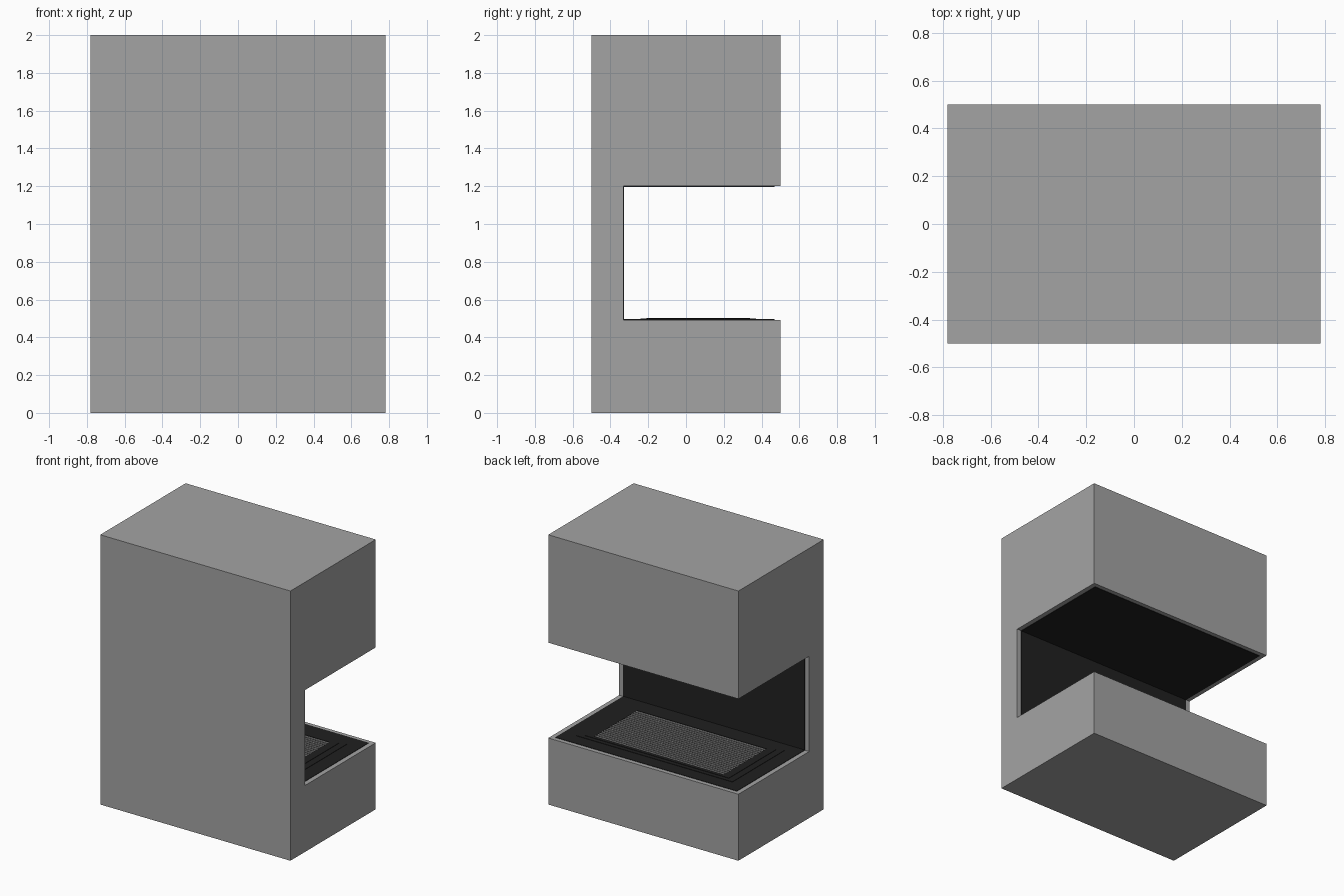
import bpy, bmesh

if "Cube" in bpy.data.objects:
    bpy.data.objects.remove(bpy.data.objects["Cube"])

W, FLOOR, CEIL, WALL = 0.78, 0.493, 1.2, -0.33


def material(name, v):
    m = bpy.data.materials.new(name)
    m.diffuse_color = (v, v, v, 1)
    m.use_nodes = True
    m.node_tree.nodes["Principled BSDF"].inputs["Base Color"].default_value = m.diffuse_color
    return m


plaster = material("grey_plaster", 0.37)
black = material("black_lining", 0.0145)
steel = material("steel_grey", 0.30)


def finish(name, bm, mat):
    bmesh.ops.recalc_face_normals(bm, faces=bm.faces[:])
    me = bpy.data.meshes.new(name)
    bm.to_mesh(me)
    bm.free()
    me.materials.append(mat)
    ob = bpy.data.objects.new(name, me)
    bpy.context.collection.objects.link(ob)
    return ob


def add_box(bm, lo, hi):
    vs = bmesh.ops.create_cube(bm, size=1)["verts"]
    for v in vs:
        for i in range(3):
            v.co[i] = lo[i] if v.co[i] < 0 else hi[i]


def boxes(name, mat, items):
    bm = bmesh.new()
    for lo, hi in items:
        add_box(bm, lo, hi)
    return finish(name, bm, mat)


def frame(name, mat, x, y0, y1, bx, by, z0, z1):
    # rectangular border made of four bars
    boxes(name, mat, [
        ((-x, y0, z0), (x, y0 + by, z1)),
        ((-x, y1 - by, z0), (x, y1, z1)),
        ((-x, y0 + by, z0), (-x + bx, y1 - by, z1)),
        ((x - bx, y0 + by, z0), (x, y1 - by, z1))])


# C-shaped chimney body: side profile extruded across the width
profile = [(-0.5, 0), (0.5, 0), (0.5, FLOOR), (WALL, FLOOR),
           (WALL, CEIL), (0.5, CEIL), (0.5, 2), (-0.5, 2)]
bm = bmesh.new()
face = bm.faces.new([bm.verts.new((-W, y, z)) for y, z in profile])
ext = bmesh.ops.extrude_face_region(bm, geom=[face])["geom"]
for v in ext:
    if isinstance(v, bmesh.types.BMVert):
        v.co.x = W
finish("chimney_body", bm, plaster)

# Thin black lining of the firebox, leaving a grey rim
X, Y, T = 0.745, 0.468, 0.003
boxes("floor_lining", black, [((-X, WALL, FLOOR), (X, Y, FLOOR + T))])
boxes("wall_lining", black, [((-X, WALL, FLOOR), (X, WALL + T, CEIL))])
boxes("ceiling_lining", black, [((-X, WALL, CEIL - T), (X, Y, CEIL))])

# Stepped burner surround
frame("outer_surround", black, 0.64, -0.24, 0.37, 0.05, 0.03, FLOOR + T, 0.499)
frame("inner_surround", black, 0.59, -0.21, 0.34, 0.06, 0.025, FLOOR + T, 0.502)

# Burner grate slats running along the width
gx, gy0, gy1, n = 0.53, -0.185, 0.315, 20
pitch = (gy1 - gy0) / n
boxes("grate_slats", steel, [
    ((-gx, gy0 + (i + 0.2) * pitch, FLOOR + T), (gx, gy0 + (i + 0.8) * pitch, 0.501))
    for i in range(n)])
